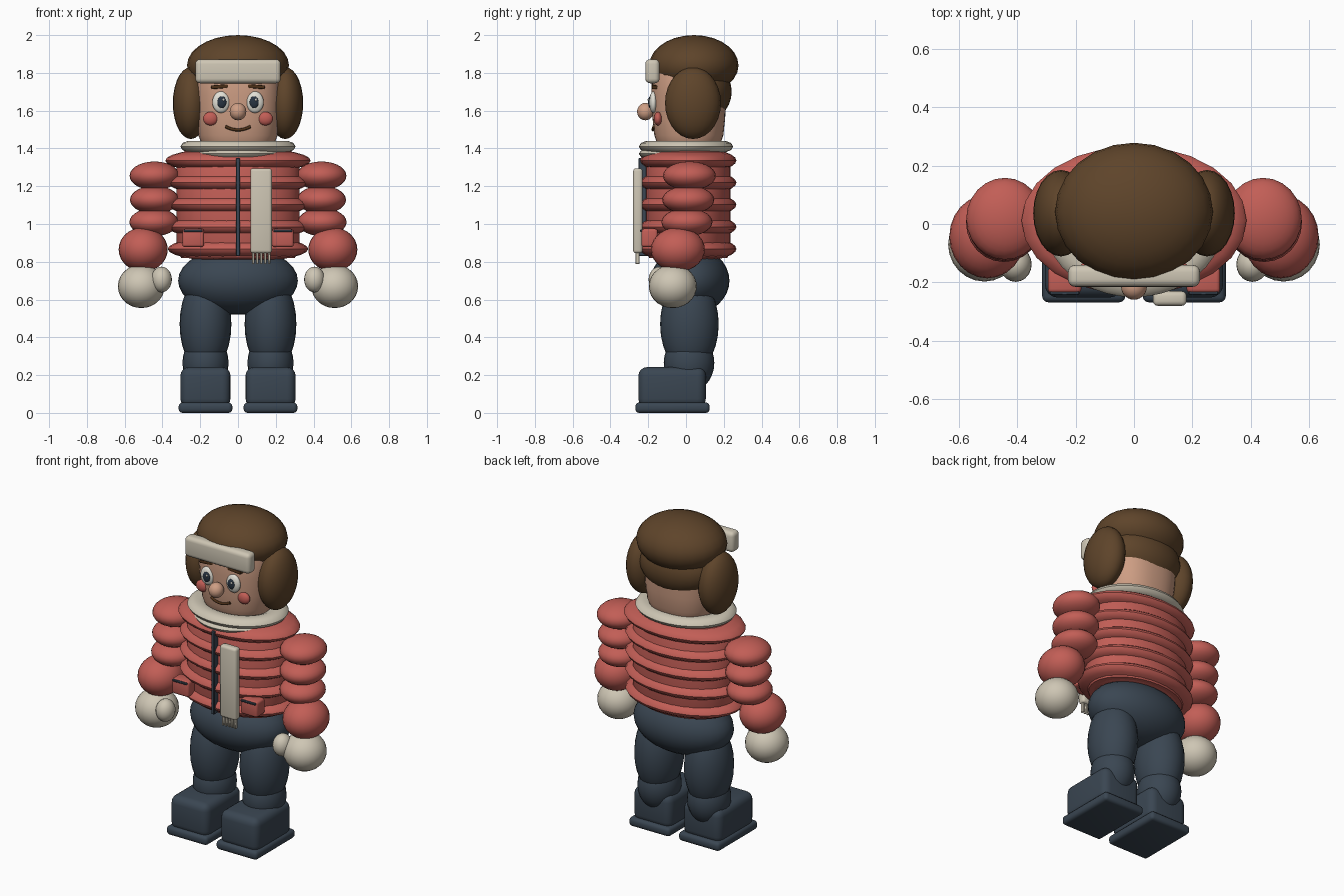
import bpy, bmesh, math
from mathutils import Matrix

if "Cube" in bpy.data.objects:
    bpy.data.objects.remove(bpy.data.objects["Cube"])


def material(name, r, g, b):
    m = bpy.data.materials.new(name)
    m.diffuse_color = [((c / 255 + 0.055) / 1.055) ** 2.4 for c in (r, g, b)] + [1]
    m.use_nodes = True
    m.node_tree.nodes["Principled BSDF"].inputs["Base Color"].default_value = m.diffuse_color
    return m


RED = material("jacket red", 194, 94, 86)
CREAM = material("wool cream", 206, 198, 180)
NAVY = material("trouser navy", 58, 70, 82)
BROWN = material("hair brown", 94, 68, 42)
SKIN = material("skin", 206, 158, 132)
WHITE = material("eye white", 226, 224, 214)
IRIS = material("iris dark", 40, 52, 66)
DARK = material("brow brown", 76, 48, 24)


def finish(bm, name, mat, smooth=True):
    bmesh.ops.recalc_face_normals(bm, faces=bm.faces)
    me = bpy.data.meshes.new(name)
    bm.to_mesh(me)
    bm.free()
    me.materials.append(mat)
    ob = bpy.data.objects.new(name, me)
    bpy.context.collection.objects.link(ob)
    if smooth:
        for o in bpy.context.selected_objects:
            o.select_set(False)
        ob.select_set(True)
        bpy.context.view_layer.objects.active = ob
        bpy.ops.object.shade_smooth_by_angle(angle=math.radians(40))
    return ob


def ball(name, mat, loc, rad, seg=24, rings=14):
    bm = bmesh.new()
    bmesh.ops.create_uvsphere(bm, u_segments=seg, v_segments=rings, radius=1,
                              matrix=Matrix.Translation(loc) @ Matrix.Diagonal((*rad, 1)))
    return finish(bm, name, mat)


def box(name, mat, lo, hi, bevel=0.01, seg=3, tilt=0):
    mid = [(a + b) / 2 for a, b in zip(lo, hi)]
    size = [b - a for a, b in zip(lo, hi)]
    bm = bmesh.new()
    bmesh.ops.create_cube(bm, size=1, matrix=Matrix.Diagonal((*size, 1)))
    if bevel:
        bmesh.ops.bevel(bm, geom=bm.edges[:], offset=bevel, segments=seg,
                        profile=0.5, affect='EDGES')
    bm.transform(Matrix.Translation(mid) @ Matrix.Rotation(tilt, 4, 'Y'))
    return finish(bm, name, mat)


def lathe(name, mat, profile, depth, y=0, power=2, seg=32):
    """Stack of (radius, z) superellipse rings; depth scales the y radius."""
    bm = bmesh.new()
    rows = []
    for r, z in profile:
        row = []
        for i in range(seg):
            a = 2 * math.pi * i / seg
            c, s = math.cos(a), math.sin(a)
            k = r / (abs(c) ** power + abs(s) ** power) ** (1 / power)
            row.append(bm.verts.new((k * c, y + k * s * depth, z)))
        rows.append(row)
    for p, q in zip(rows, rows[1:]):
        for i in range(seg):
            j = (i + 1) % seg
            bm.faces.new((p[i], p[j], q[j], q[i]))
    bm.faces.new(rows[0])
    bm.faces.new(rows[-1])
    return finish(bm, name, mat)


def band(name, mat, z, rx, ry, y, t, h):
    """Padded oval ring with outer radii rx, ry, thickness t and half height h."""
    bm = bmesh.new()
    rows = []
    for i in range(40):
        a = 2 * math.pi * i / 40
        row = []
        for j in range(10):
            b = 2 * math.pi * j / 10
            o = -t + t * math.cos(b)
            row.append(bm.verts.new(((rx + o) * math.cos(a), y + (ry + o) * math.sin(a),
                                     z + h * math.sin(b))))
        rows.append(row)
    for i in range(40):
        p, q = rows[i], rows[(i + 1) % 40]
        for j in range(10):
            k = (j + 1) % 10
            bm.faces.new((p[j], p[k], q[k], q[j]))
    return finish(bm, name, mat)


# Padded jacket
lathe("jacket_core", RED, [(0.3, 0.82), (0.325, 0.86), (0.325, 1.33), (0.28, 1.39)], 0.69, 0.012)
for i in range(5):
    ball(f"jacket_ring_{i + 1}", RED, (0, 0.012, 0.868 + 0.117 * i),
         (0.372 if i < 4 else 0.385, 0.255, 0.07), 24, 14)
box("zipper", NAVY, (-0.011, -0.252, 0.83), (0.011, -0.2, 1.35), 0.004, 1)

# Scarf: collar rolls, hanging tail, fringe
band("collar", CREAM, 1.41, 0.305, 0.25, 0, 0.06, 0.032)
band("collar_lower_roll", CREAM, 1.372, 0.235, 0.215, -0.035, 0.06, 0.028)
box("scarf_tail", CREAM, (0.065, -0.28, 0.845), (0.18, -0.23, 1.295), 0.016)
for i in range(5):
    x = 0.081 + 0.021 * i
    box(f"scarf_fringe_{i + 1}", CREAM, (x - 0.006, -0.268, 0.788), (x + 0.006, -0.245, 0.855), 0.003, 1)

# Head, nose and mouth
HEAD_Y, POWER, DEPTH = 0.015, 2.4, 0.87
lathe("head", SKIN, [(0.17, 1.385), (0.195, 1.43), (0.21, 1.47), (0.221, 1.56),
                     (0.228, 1.68), (0.225, 1.78), (0.2, 1.87)], DEPTH, HEAD_Y, POWER, 40)


def face_y(x, r=0.222):
    return HEAD_Y - DEPTH * (r ** POWER - abs(x) ** POWER) ** (1 / POWER)


ball("nose", SKIN, (0, -0.215, 1.595), (0.044, 0.044, 0.046))
curve = bpy.data.curves.new("mouth", 'CURVE')
curve.dimensions = '3D'
curve.bevel_depth = 0.008
curve.bevel_resolution = 2
curve.use_fill_caps = True
curve.materials.append(DARK)
line = curve.splines.new('POLY')
line.points.add(12)
for i, p in enumerate(line.points):
    x = -0.066 + 0.011 * i
    p.co = (x, face_y(x, 0.215) - 0.003, 1.498 + 0.018 * (x / 0.066) ** 2, 1)
bpy.context.collection.objects.link(bpy.data.objects.new("mouth", curve))

# Hair and headband
ball("hair_cap", BROWN, (0, 0.042, 1.84), (0.27, 0.236, 0.16), 24, 14)
ball("hair_back", BROWN, (0, 0.085, 1.70), (0.238, 0.157, 0.16), 24, 14)
box("headband", CREAM, (-0.226, -0.215, 1.745), (0.226, -0.14, 1.872), 0.025, 4)

# Mirrored parts
for side, s in (("left", -1), ("right", 1)):
    def both(part, mat, x, y, z, rx, ry, rz, seg=24, rings=14):
        ball(f"{side}_{part}", mat, (s * x, y, z), (rx, ry, rz), seg, rings)

    def slab(part, mat, x0, x1, y0, y1, z0, z1, bevel, seg=3, tilt=0):
        a, b = sorted((s * x0, s * x1))
        box(f"{side}_{part}", mat, (a, y0, z0), (b, y1, z1), bevel, seg, s * tilt)

    # Face details
    both("eye", WHITE, 0.09, face_y(0.09) - 0.004, 1.645, 0.046, 0.022, 0.057)
    both("iris", IRIS, 0.086, face_y(0.09) - 0.02, 1.645, 0.025, 0.012, 0.032, 16, 10)
    ball(f"{side}_eye_glint", WHITE, (s * 0.086 + 0.009, face_y(0.09) - 0.031, 1.658),
         (0.006, 0.004, 0.007), 8, 6)
    slab("brow", DARK, 0.05, 0.142, face_y(0.09) - 0.012, face_y(0.09) + 0.03, 1.717, 1.737,
         0.006, 2, 0.08)
    both("cheek", RED, 0.145, face_y(0.145) - 0.003, 1.558, 0.04, 0.022, 0.036)
    both("hair_side", BROWN, 0.25, 0.037, 1.64, 0.095, 0.148, 0.19)

    # Pocket with dark opening
    slab("pocket", RED, 0.18, 0.295, -0.236, -0.15, 0.878, 0.975, 0.014)
    slab("pocket_opening", NAVY, 0.187, 0.288, -0.243, -0.225, 0.958, 0.97, 0.003, 1)

    # Padded sleeve and mitten
    both("sleeve_1", RED, 0.442, 0.018, 1.255, 0.132, 0.14, 0.076)
    both("sleeve_2", RED, 0.442, 0.012, 1.128, 0.13, 0.138, 0.074)
    both("sleeve_3", RED, 0.445, 0.005, 1.01, 0.13, 0.135, 0.074)
    both("forearm", RED, 0.502, -0.043, 0.865, 0.13, 0.143, 0.117)
    both("mitten", CREAM, 0.512, -0.07, 0.67, 0.124, 0.127, 0.115)
    both("mitten_thumb", CREAM, 0.405, -0.138, 0.706, 0.055, 0.06, 0.068, 20, 12)

    # Leg and boot
    both("thigh", NAVY, 0.172, 0.018, 0.47, 0.137, 0.155, 0.26)
    both("shin", NAVY, 0.172, 0.016, 0.265, 0.122, 0.134, 0.155)
    slab("boot", NAVY, 0.04, 0.305, -0.252, 0.105, 0.03, 0.242, 0.045, 4)
    slab("boot_sole", NAVY, 0.03, 0.314, -0.268, 0.125, 0.0, 0.055, 0.02, 3)

# Trouser seat
ball("trouser_seat", NAVY, (0, 0.022, 0.7), (0.317, 0.208, 0.18), 32, 16)
